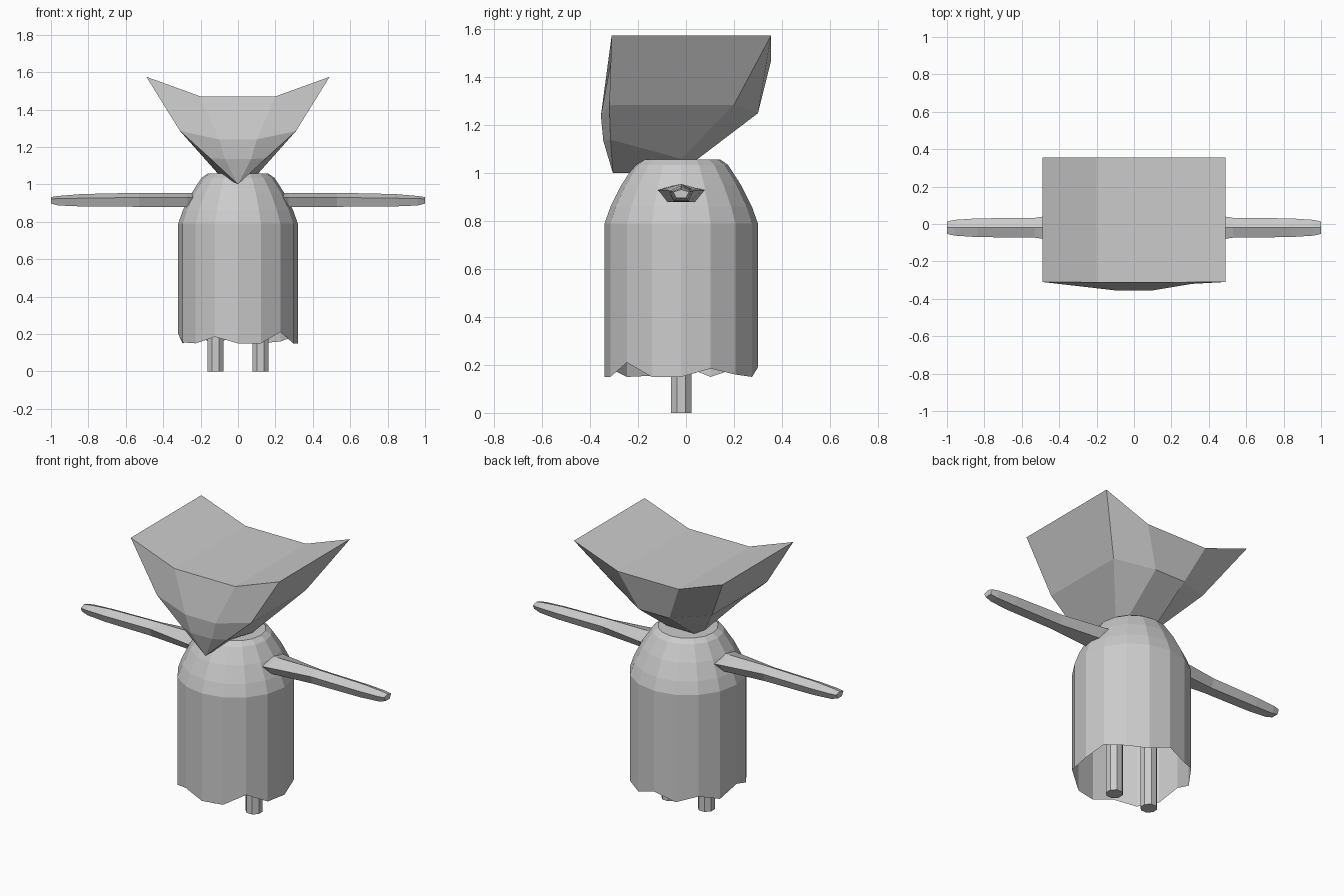
import bpy, bmesh
from math import sin, cos, pi

if "Cube" in bpy.data.objects:
    bpy.data.objects.remove(bpy.data.objects["Cube"])

CY = -0.02  # shared y axis of robe, arms and legs


def loft(name, rings, cap_start=False, cap_end=False, extra=None):
    """Skin a list of equal-length point rings into one flat-shaded mesh."""
    bm = bmesh.new()
    rows = [[bm.verts.new(p) for p in ring] for ring in rings]
    n = len(rows[0])
    for a, b in zip(rows, rows[1:]):
        for i in range(n):
            j = (i + 1) % n
            bm.faces.new((a[i], a[j], b[j], b[i]))
    if cap_start:
        bm.faces.new(rows[0][::-1])
    if cap_end:
        bm.faces.new(rows[-1])
    if extra:
        extra(bm, rows)
    bmesh.ops.remove_doubles(bm, verts=bm.verts, dist=0.0005)
    bmesh.ops.recalc_face_normals(bm, faces=bm.faces)
    me = bpy.data.meshes.new(name)
    bm.to_mesh(me)
    bm.free()
    ob = bpy.data.objects.new(name, me)
    bpy.context.collection.objects.link(ob)
    return ob


def circle(n, r, z, x=0.0, phase=0.0):
    zs = z if isinstance(z, list) else [z] * n
    return [(x + r * cos(2 * pi * i / n + phase),
             CY + r * sin(2 * pi * i / n + phase), zs[i]) for i in range(n)]


# Robe: 16-sided, ragged open hem, domed shoulders
hem = [.15, .185, .16, .15, .19, .15, .185, .15,
       .20, .155, .15, .185, .15, .15, .21, .15]
profile = [(.32, .79), (.295, .86), (.25, .95), (.195, 1.035), (.163, 1.057)]
loft("robe", [circle(16, .32, hem)] + [circle(16, r, z) for r, z in profile],
     cap_end=True)

# Legs
for side, label in ((1, "right"), (-1, "left")):
    loft(label + "_leg", [circle(8, .047, z, side * .12, pi / 8) for z in (0, .45)],
         cap_start=True, cap_end=True)

# Arms: tapering pentagonal sleeves; stations are (x, half width, z top, z side, z bottom)
stations = [(.20, .105, .955, .93, .88), (.27, .092, .955, .93, .88),
            (.53, .053, .955, .93, .88), (.84, .05, .948, .926, .882),
            (.96, .042, .938, .924, .887), (1.0, .033, .932, .922, .897)]
for side, label in ((1, "right"), (-1, "left")):
    loft(label + "_arm",
         [[(side * x, CY, t), (side * x, CY + w, m), (side * x, CY + .62 * w, b),
           (side * x, CY - .62 * w, b), (side * x, CY - w, m)]
          for x, w, t, m, b in stations],
         cap_start=True, cap_end=True)


# Head: each level has outer and middle points for the front, then the back
def level(front_outer, front_mid, back_mid, back_outer):
    def row(o, m):
        return [(-o[0], *o[1:]), (-m[0], *m[1:]), m, o]
    return row(front_outer, front_mid) + row(back_outer, back_mid)[::-1]


def saddle_top(bm, rows):
    a = rows[0]
    for i in range(3):
        bm.faces.new((a[i], a[i + 1], a[6 - i], a[7 - i]))


chin, nape = (0, -.305, 1.0), (0, -.05, 1.0)
loft("head", [
    level((.49, -.31, 1.575), (.2, -.312, 1.47), (.2, .355, 1.47), (.49, .355, 1.575)),
    level((.31, -.32, 1.285), (.1, -.355, 1.24), (.1, .30, 1.25), (.31, .20, 1.285)),
    level((.15, -.315, 1.14), (.07, -.345, 1.135), (.09, .05, 1.06), (.11, -.02, 1.06)),
    level(chin, chin, nape, nape),
], extra=saddle_top)
